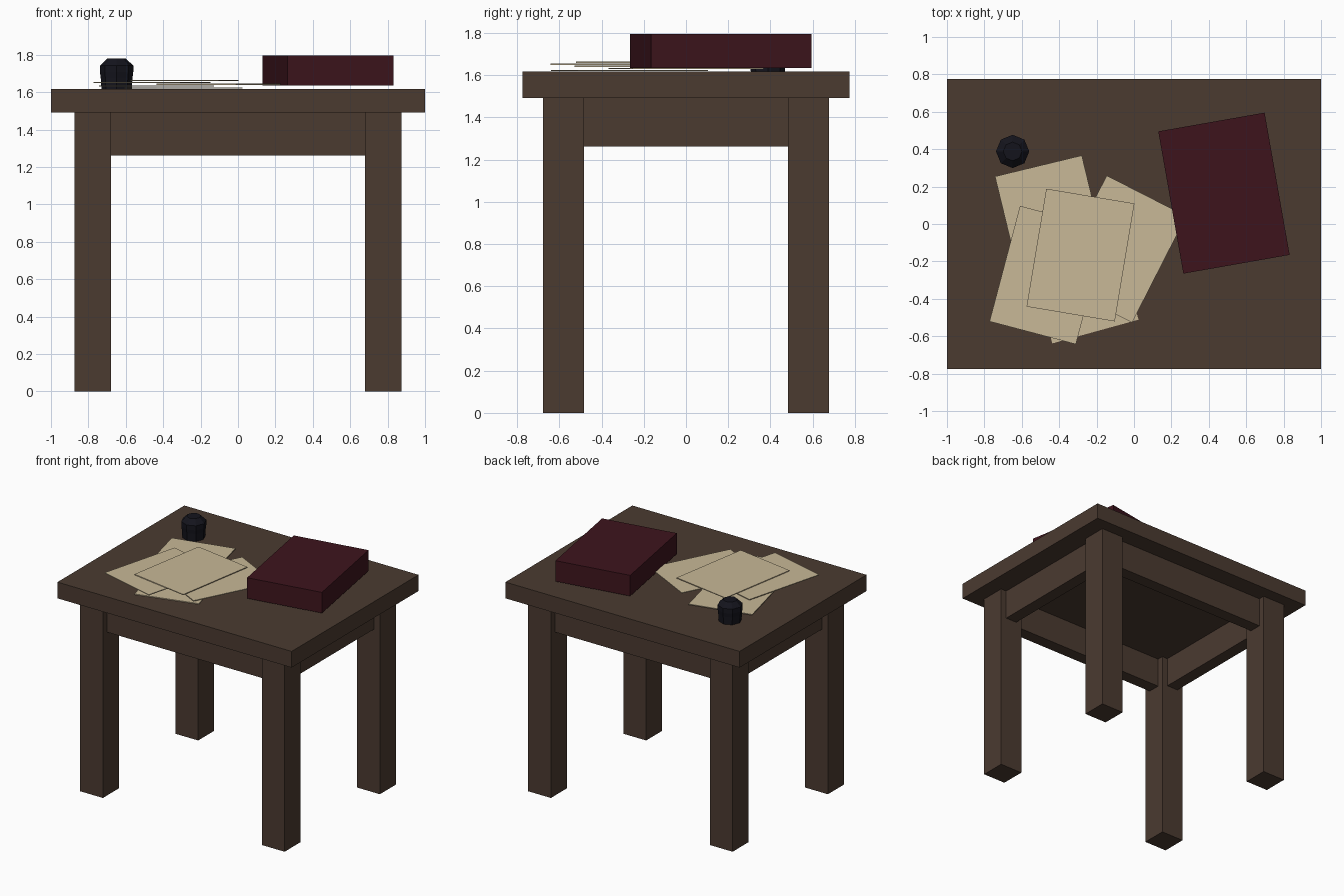
import bpy, bmesh
from math import radians, sin, cos, pi
from mathutils import Matrix

if "Cube" in bpy.data.objects:
    bpy.data.objects.remove(bpy.data.objects["Cube"])


def material(name, rgb):
    m = bpy.data.materials.new(name)
    m.diffuse_color = (*rgb, 1)
    m.use_nodes = True
    m.node_tree.nodes["Principled BSDF"].inputs["Base Color"].default_value = m.diffuse_color
    return m


wood = material("dark_wood", (0.07, 0.043, 0.03))
paper = material("paper", (0.58, 0.48, 0.31))
leather = material("red_leather", (0.048, 0.007, 0.012))
glass = material("black_glass", (0.007, 0.007, 0.012))


def finish(name, bm, mat):
    mesh = bpy.data.meshes.new(name)
    bm.to_mesh(mesh)
    bm.free()
    mesh.materials.append(mat)
    obj = bpy.data.objects.new(name, mesh)
    bpy.context.collection.objects.link(obj)
    return obj


def box(name, centre, size, mat, turn=0):
    bm = bmesh.new()
    bmesh.ops.create_cube(bm, size=1, matrix=Matrix.Diagonal((*size, 1)))
    obj = finish(name, bm, mat)
    obj.location = centre
    obj.rotation_euler.z = radians(turn)
    return obj


# Table: top, four legs, four aprons centred on the legs
TOP, UNDER = 1.617, 1.492
LX, LY, LEG = 0.776, 0.581, 0.194
box("table_top", (0, 0, (TOP + UNDER) / 2), (2, 1.548, TOP - UNDER), wood)
for sx, side in ((-1, "left"), (1, "right")):
    for sy, end in ((-1, "front"), (1, "back")):
        box(f"{end}_{side}_leg", (sx * LX, sy * LY, UNDER / 2), (LEG, LEG, UNDER), wood)
APRON_Z, APRON_H, APRON_T = 1.377, 0.23, 0.097
for s, end, side in ((-1, "front", "left"), (1, "back", "right")):
    box(f"{end}_apron", (0, s * LY, APRON_Z), (2 * LX - LEG, APRON_T, APRON_H), wood)
    box(f"{side}_apron", (s * LX, 0, APRON_Z), (APRON_T, 2 * LY - LEG, APRON_H), wood)

# Book
box("book", (0.481, 0.165, 1.715), (0.577, 0.772, 0.16), leather, 10)

# Loose sheets, lowest first: x, y, turn
sheets = [(-0.291, -0.267, 15.4), (-0.436, 0.0, 13.6), (-0.078, -0.134, -27),
          (-0.46, -0.273, -14.8), (-0.286, -0.166, -9.5)]
for i, (x, y, turn) in enumerate(sheets):
    box(f"paper_sheet_{i + 1}", (x, y, 1.622 + 0.01 * i), (0.478, 0.639, 0.006), paper, turn)

# Eight-sided ink pot, revolved from a profile of radius and height
profile = [(0.081, 0), (0.085, 0.06), (0.089, 0.09), (0.089, 0.125), (0.05, 0.162)]
bm = bmesh.new()
rings = [[bm.verts.new((r * cos(k * pi / 4), r * sin(k * pi / 4), z)) for k in range(8)]
         for r, z in profile]
for a, b in zip(rings, rings[1:]):
    for k in range(8):
        n = (k + 1) % 8
        bm.faces.new((a[k], a[n], b[n], b[k]))
bm.faces.new(rings[0][::-1])
bm.faces.new(rings[-1])
pot = finish("ink_pot", bm, glass)
pot.location = (-0.649, 0.388, TOP)
